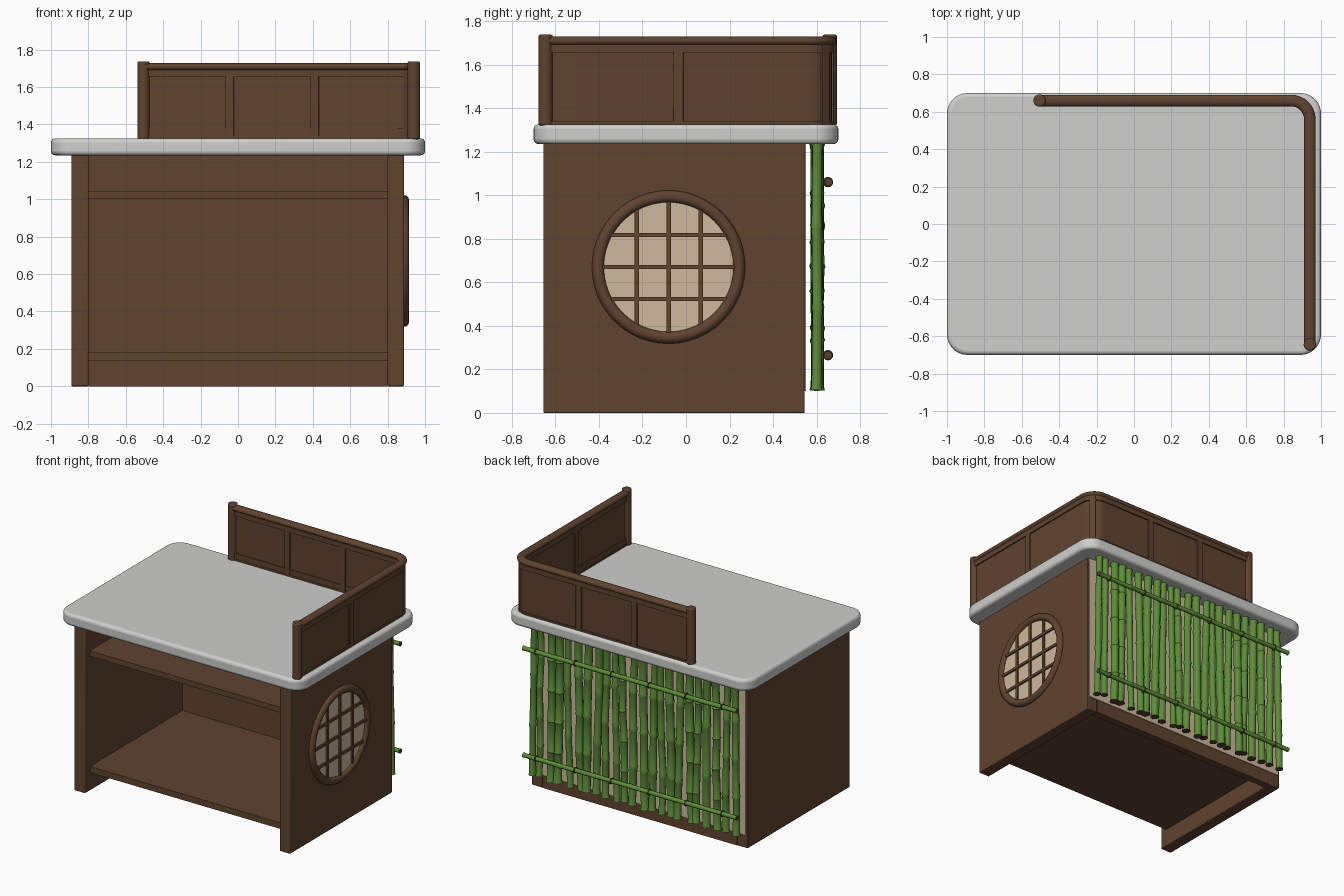
import bpy, bmesh, math, random
from mathutils import Vector, Matrix

random.seed(4)
cube = bpy.data.objects.get("Cube")
if cube:
    bpy.data.objects.remove(cube)


def material(name, rgb):
    m = bpy.data.materials.new(name)
    m.use_nodes = True
    m.diffuse_color = (*rgb, 1)
    m.node_tree.nodes["Principled BSDF"].inputs["Base Color"].default_value = (*rgb, 1)
    return m


WOOD = material("brown wood", (0.115, 0.056, 0.029))
STONE = material("pale grey stone", (0.62, 0.62, 0.61))
PAPER = material("beige paper", (0.62, 0.48, 0.34))
GREEN = material("green bamboo", (0.11, 0.27, 0.04))
CUT = material("brown bamboo ends", (0.10, 0.05, 0.025))


def finish(name, bm, *mats, bevel=0, segments=2):
    """Turn a bmesh into a shaded object."""
    bmesh.ops.recalc_face_normals(bm, faces=bm.faces)
    mesh = bpy.data.meshes.new(name)
    bm.to_mesh(mesh)
    bm.free()
    for m in mats:
        mesh.materials.append(m)
    mesh.shade_smooth()
    mesh.set_sharp_from_angle(angle=math.radians(40))
    ob = bpy.data.objects.new(name, mesh)
    bpy.context.collection.objects.link(ob)
    if bevel:
        mod = ob.modifiers.new("bevel", "BEVEL")
        mod.width, mod.segments = bevel, segments
        mod.limit_method = "ANGLE"
    return ob


def box(name, x, y, z, mat, bevel=0.005, turn=0):
    """Box from ranges on each axis."""
    bm = bmesh.new()
    size = [b - a for a, b in (x, y, z)]
    mid = [(a + b) / 2 for a, b in (x, y, z)]
    bmesh.ops.create_cube(bm, size=1, matrix=Matrix.Translation(mid)
                          @ Matrix.Rotation(turn, 4, "Z") @ Matrix.Diagonal((*size, 1)))
    return finish(name, bm, mat, bevel=bevel)


def skin(name, rings, *mats, closed=False, bevel=0):
    """Join equal rings of points into a surface; end caps use the last material."""
    bm = bmesh.new()
    loops = [[bm.verts.new(p) for p in ring] for ring in rings]
    pairs = list(zip(loops, loops[1:]))
    if closed:
        pairs.append((loops[-1], loops[0]))
    for a, b in pairs:
        for i in range(len(a)):
            j = (i + 1) % len(a)
            bm.faces.new((a[i], a[j], b[j], b[i]))
    if not closed:
        for loop in (loops[0], loops[-1]):
            bm.faces.new(loop).material_index = len(mats) - 1
    return finish(name, bm, *mats, bevel=bevel)


def circle(n, rx, ry):
    return [(rx * math.cos(2 * math.pi * i / n), ry * math.sin(2 * math.pi * i / n))
            for i in range(n)]


def rect(w, z0, z1):
    return [(-w, z0), (w, z0), (w, z1), (-w, z1)]


def sweep(name, path, section, mat):
    """Carry a (side, height) section along a level path."""
    rings = []
    for i, p in enumerate(path):
        t = (path[min(i + 1, len(path) - 1)] - path[max(i - 1, 0)]).normalized()
        rings.append([(p.x - t.y * s, p.y + t.x * s, h) for s, h in section])
    return skin(name, rings, mat)


def torus(name, center, axis, major, minor, mat, n=48, k=12, flat=1.0):
    rot = Vector((0, 0, 1)).rotation_difference(Vector(axis)).to_matrix()
    rings = []
    for a, b in circle(n, 1, 1):
        rings.append([Vector(center) + rot @ Vector((a * (major + u), b * (major + u), v * flat))
                      for u, v in circle(k, minor, minor)])
    return skin(name, rings, mat, closed=True)


# Cabinet
for side, x in (("right", (-0.89, -0.80)), ("left", (0.80, 0.887))):
    box(side + "_wall", x, (-0.655, 0.545), (0, 1.24), WOOD)
box("back_wall", (-0.80, 0.80), (0.49, 0.545), (0, 1.24), WOOD, 0)
for name, z in (("lower_shelf", (0.135, 0.18)), ("upper_shelf", (1.0, 1.04))):
    box(name, (-0.80, 0.80), (-0.60, 0.49), z, WOOD, 0)
box("back_lining", (-0.875, 0.875), (0.545, 0.551), (0.10, 1.238), PAPER, 0)

# Counter slab with rounded corners and softened rim
outline = []
for quarter, (sx, sy) in enumerate(((1, 1), (-1, 1), (-1, -1), (1, -1))):
    for i in range(9):
        a = (quarter + i / 8) * math.pi / 2
        outline.append((sx * 0.89 + 0.11 * math.cos(a), sy * 0.59 + 0.11 * math.sin(a)))
slab = skin("counter_top", [[(x, y, z) for x, y in outline] for z in (1.235, 1.325)],
            STONE, bevel=0.022)
slab.modifiers["bevel"].segments = 4

# Round lattice window
WY, WZ, R = -0.08, 0.67, 0.305
skin("window_pane", [[(x, WY + a, WZ + b) for a, b in circle(48, R, R)]
                     for x in (0.885, 0.892)], PAPER)
torus("window_ring", (0.887, WY, WZ), (1, 0, 0), 0.324, 0.028, WOOD)
for i in (-1, 0, 1):
    o = i * 0.147
    half = math.sqrt(R * R - o * o)
    box("window_upright", (0.888, 0.902), (WY + o - 0.01, WY + o + 0.01),
        (WZ - half, WZ + half), WOOD, 0)
    box("window_crossbar", (0.888, 0.904), (WY - half, WY + half),
        (WZ + o - 0.01, WZ + o + 0.01), WOOD, 0)

# Railing around the back left corner
RX, RY, BEND = 0.94, 0.66, 0.10
path = [Vector((-0.505, RY))]
for i in range(9):
    a = math.pi / 2 * (1 - i / 8)
    path.append(Vector((RX - BEND + BEND * math.cos(a), RY - BEND + BEND * math.sin(a))))
path.append(Vector((RX, -0.645)))
sweep("railing_panel", path, rect(0.010, 1.32, 1.70), WOOD)
sweep("railing_upper_frame", path, rect(0.020, 1.655, 1.70), WOOD)
sweep("railing_lower_frame", path, rect(0.020, 1.32, 1.338), WOOD)
sweep("railing_inner_skirt", [p - Vector((0.007, 0.007)) for p in path],
      rect(0.010, 1.32, 1.377), WOOD)
sweep("railing_handrail", path, [(s, 1.708 + h) for s, h in circle(14, 0.031, 0.021)], WOOD)
for p in (path[0], path[-1]):
    skin("railing_post", [[(p.x + a, p.y + b, z) for a, b in circle(20, 0.033, 0.033)]
                          for z in (1.32, 1.737)], WOOD, bevel=0.008)
corner = path[5]
for x, y, turn in ((-0.045, RY, 0), (0.41, RY, 0), (RX, -0.035, math.pi / 2),
                   (corner.x, corner.y, -math.pi / 4)):
    box("railing_divider", (x - 0.023, x + 0.023), (y - 0.02, y + 0.02),
        (1.32, 1.70), WOOD, 0.003, turn)


# Bamboo screen: crooked upright canes with swollen joints
def cane(name, start, end, radius, wobble, joints):
    start, end = Vector(start), Vector(end)
    axis = (end - start).normalized()
    u = axis.orthogonal().normalized()
    v = axis.cross(u)
    rings = []
    for j in range(joints + 1):
        shift = u * random.uniform(-wobble, wobble) + v * random.uniform(-wobble, wobble) * 0.4
        for step, swell in ((-0.05, 0.93), (0, 1.1), (0.05, 0.93)):
            t = (j + step) / joints
            if 0 <= t <= 1:
                c = start.lerp(end, t) + shift
                rings.append([c + u * a + v * b
                              for a, b in circle(10, radius * swell, radius * swell)])
    skin(name, rings, GREEN, CUT)


COUNT = 23
POLES = (1.06, 0.265)
for i in range(COUNT):
    x = 0.845 - i * 1.675 / (COUNT - 1) + random.uniform(-0.012, 0.012)
    lean = random.uniform(-0.012, 0.012)
    cane("bamboo_cane", (x - lean, 0.603, 0.10 + random.uniform(0, 0.02)),
         (x + lean, 0.603, 1.235), random.uniform(0.024, 0.031), 0.006, random.randint(3, 5))
    # Bindings where canes meet the cross poles
    if i % 4 == 1:
        for z in POLES:
            torus("pole_binding", (x, 0.652, z), (1, 0, 0), 0.019, 0.005, CUT, 14, 6)
for z in POLES:
    cane("bamboo_cross_pole", (0.88, 0.654, z), (-0.88, 0.654, z), 0.017, 0.002, 6)
